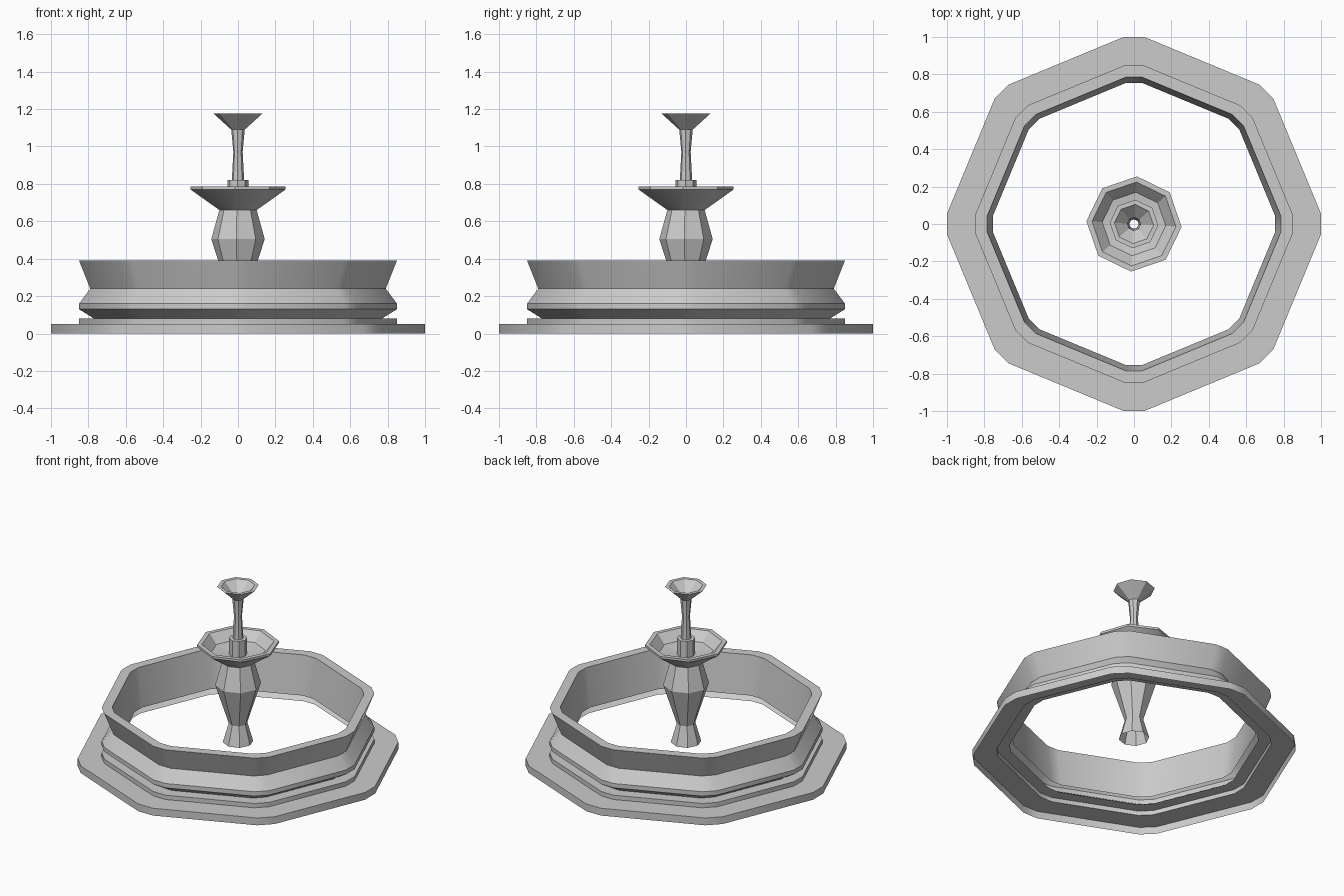
import bpy, bmesh, math

cube = bpy.data.objects.get("Cube")
if cube:
    bpy.data.objects.remove(cube, do_unlink=True)

stone = bpy.data.materials.new("grey_stone")
stone.use_nodes = True
colour = (0.6, 0.6, 0.6, 1)
stone.diffuse_color = colour
stone.node_tree.nodes["Principled BSDF"].inputs["Base Color"].default_value = colour


def sweep(name, outline, profile):
    """Sweep a (radius, height) profile around a unit outline; both ends stay open."""
    bm = bmesh.new()
    rings = [[bm.verts.new((x * r, y * r, z)) for x, y in outline] for r, z in profile]
    n = len(outline)
    for low, high in zip(rings, rings[1:]):
        for i in range(n):
            j = (i + 1) % n
            bm.faces.new((low[i], low[j], high[j], high[i]))
    mesh = bpy.data.meshes.new(name)
    bm.to_mesh(mesh)
    bm.free()
    mesh.materials.append(stone)
    obj = bpy.data.objects.new(name, mesh)
    bpy.context.collection.objects.link(obj)
    bpy.ops.object.select_all(action='DESELECT')
    obj.select_set(True)
    bpy.context.view_layer.objects.active = obj
    bpy.ops.object.shade_smooth_by_angle(angle=math.radians(30))
    return obj


# Outlines: an octagon with cut corners, and a plain octagon turned slightly
cut_octagon = []
for k in range(8):
    c, s = math.cos(k * math.pi / 4), math.sin(k * math.pi / 4)
    for side in (-0.055, 0.055):
        cut_octagon.append((c - s * side, s + c * side))

turn = math.radians(-3.5)
octagon = [(math.cos(k * math.pi / 4 + turn), math.sin(k * math.pi / 4 + turn))
           for k in range(8)]

# Basin: plinth skirt, step, moulding, flared wall, rim and inner wall
sweep("basin", cut_octagon, [
    (1.0, 0), (1.0, 0.05), (0.85, 0.05), (0.85, 0.08), (0.77, 0.08),
    (0.85, 0.13), (0.85, 0.16), (0.79, 0.24), (0.85, 0.39),
    (0.785, 0.39), (0.755, 0.125)])

# Pedestal with the wide bowl
sweep("pedestal_and_bowl", octagon, [
    (0.095, 0.11), (0.058, 0.24), (0.143, 0.505), (0.1, 0.66),
    (0.255, 0.77), (0.255, 0.785), (0.225, 0.785), (0.17, 0.725), (0.057, 0.71)])

# Stem with its collar and the small cup
sweep("stem_and_cup", octagon, [
    (0.057, 0.71), (0.057, 0.82), (0.033, 0.82), (0.025, 0.97),
    (0.036, 1.09), (0.13, 1.175), (0.105, 1.175), (0.035, 1.11)])
